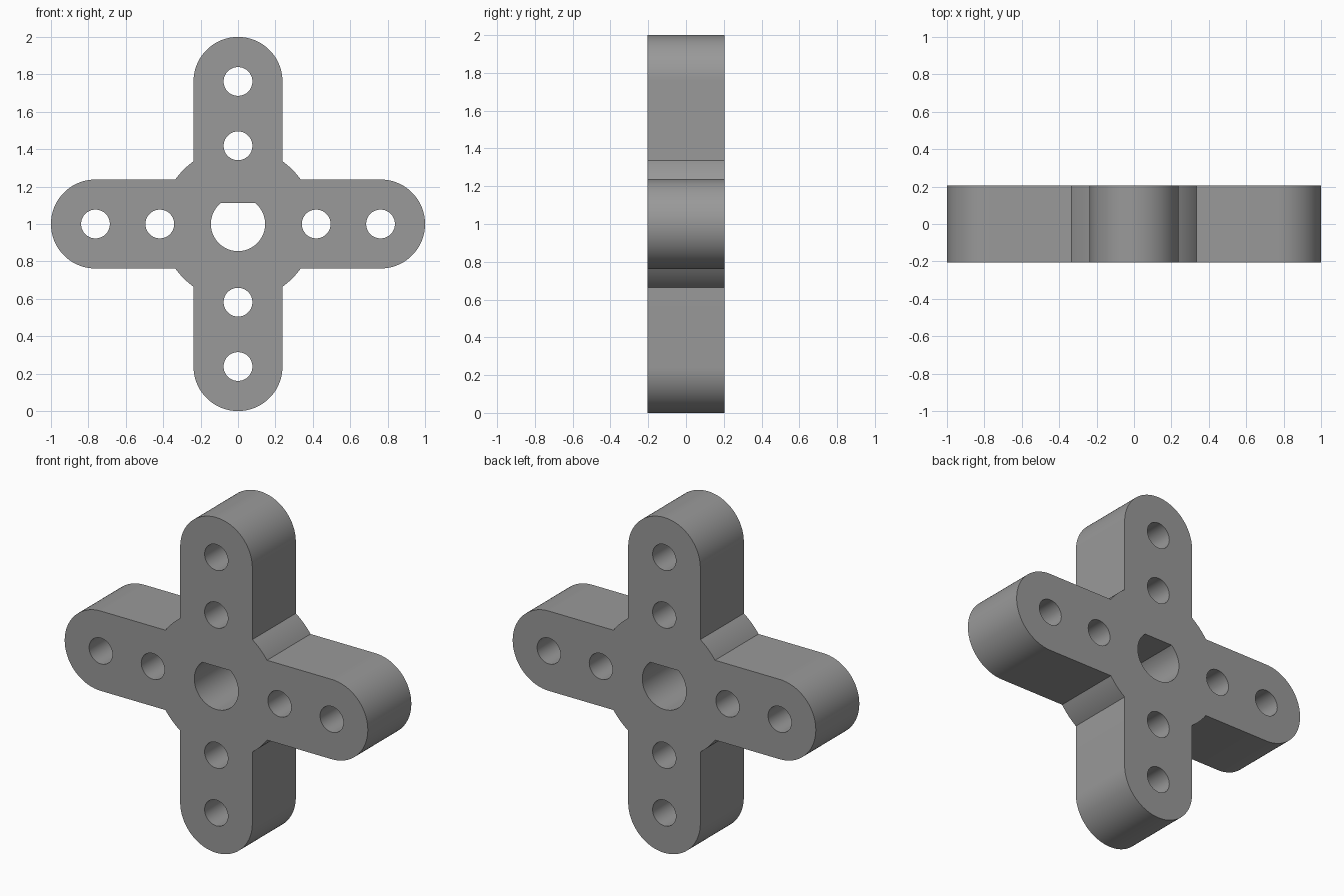
import bpy, bmesh, math
from mathutils import Matrix

if "Cube" in bpy.data.objects:
    bpy.data.objects.remove(bpy.data.objects["Cube"])

HALF_DEPTH = 0.205
ARM_R, ARM_C = 0.238, 0.762      # rounded arm end: radius and centre distance
HUB_R = 0.411
BORE_R, BORE_FLAT = 0.145, 0.112
HOLE_R, HOLE_POS = 0.077, (0.418, 0.762)


def arc(cx, cz, r, a0, a1, n):
    """Points along an arc, both ends included."""
    return [(cx + r * math.cos(a0 + (a1 - a0) * i / n),
             cz + r * math.sin(a0 + (a1 - a0) * i / n)) for i in range(n + 1)]


def turn(points, k):
    """Quarter turns about the centre."""
    for _ in range(k):
        points = [(-z, x) for x, z in points]
    return points


# Outline: one rounded arm and one hub arc, repeated four times
a = math.asin(ARM_R / HUB_R)
quarter = arc(ARM_C, 0, ARM_R, -math.pi / 2, math.pi / 2, 48) + arc(0, 0, HUB_R, a, math.pi / 2 - a, 8)
loops = [[p for k in range(4) for p in turn(quarter, k)]]

# Central bore with a flat on top
f = math.asin(BORE_FLAT / BORE_R)
loops.append(arc(0, 0, BORE_R, math.pi - f, 2 * math.pi + f, 56))

# Two round holes in each arm
for k in range(4):
    for d in HOLE_POS:
        loops.append(turn(arc(d, 0, HOLE_R, 0, 2 * math.pi, 40)[:-1], k))

# Fill the profile and extrude it through the depth
bm = bmesh.new()
for pts in loops:
    vs = [bm.verts.new((x, -HALF_DEPTH, z + 1)) for x, z in pts]
    for i, v in enumerate(vs):
        bm.edges.new((v, vs[(i + 1) % len(vs)]))
bmesh.ops.triangle_fill(bm, edges=bm.edges[:], use_beauty=True, normal=(0, -1, 0))
out = bmesh.ops.extrude_face_region(bm, geom=bm.faces[:], use_keep_orig=True)
moved = [g for g in out["geom"] if isinstance(g, bmesh.types.BMVert)]
bmesh.ops.translate(bm, verts=moved, vec=(0, 2 * HALF_DEPTH, 0))
bmesh.ops.recalc_face_normals(bm, faces=bm.faces[:])

mesh = bpy.data.meshes.new("cross_bracket")
bm.to_mesh(mesh)
bm.free()
bracket = bpy.data.objects.new("cross_bracket", mesh)
bpy.context.collection.objects.link(bracket)

grey = bpy.data.materials.new("mid grey")
grey.diffuse_color = (0.32, 0.32, 0.32, 1)
grey.use_nodes = True
grey.node_tree.nodes["Principled BSDF"].inputs["Base Color"].default_value = grey.diffuse_color
mesh.materials.append(grey)

# Smooth curved walls, sharp rims
bpy.context.view_layer.objects.active = bracket
bracket.select_set(True)
bpy.ops.object.shade_smooth_by_angle(angle=math.radians(30))
